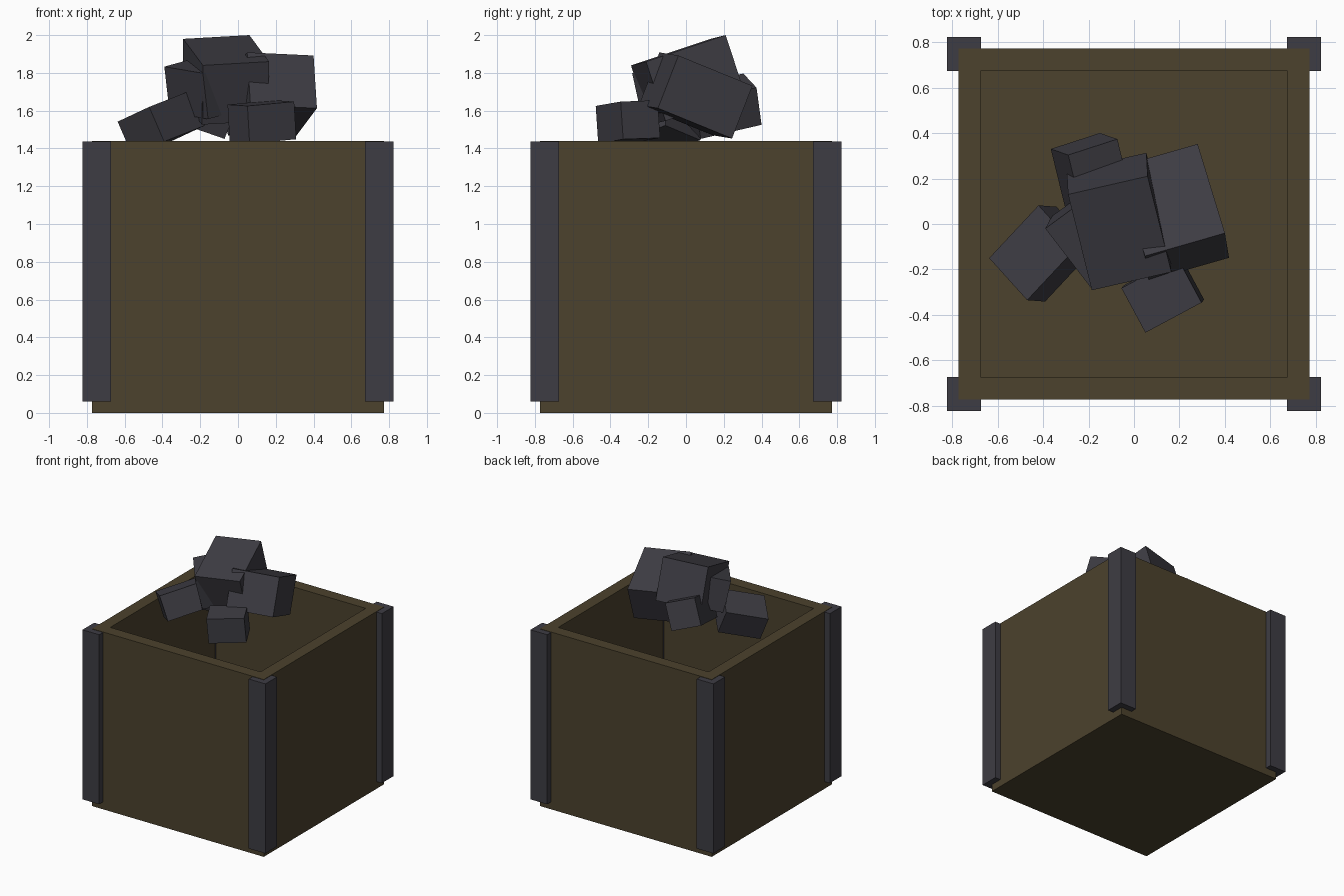
import bpy, bmesh
from mathutils import Vector

if "Cube" in bpy.data.objects:
    bpy.data.objects.remove(bpy.data.objects["Cube"])


def material(name, rgb):
    m = bpy.data.materials.new(name)
    m.diffuse_color = (*rgb, 1)
    m.use_nodes = True
    m.node_tree.nodes["Principled BSDF"].inputs["Base Color"].default_value = m.diffuse_color
    return m


WOOD = material("dark brown", (0.072, 0.054, 0.026))
COAL = material("charcoal grey", (0.048, 0.046, 0.057))


def add_object(name, bm, mat):
    bmesh.ops.recalc_face_normals(bm, faces=bm.faces)
    me = bpy.data.meshes.new(name)
    bm.to_mesh(me)
    bm.free()
    me.materials.append(mat)
    ob = bpy.data.objects.new(name, me)
    bpy.context.collection.objects.link(ob)
    return ob


def box_bm(lo, hi):
    bm = bmesh.new()
    bmesh.ops.create_cube(bm, size=1)
    for v in bm.verts:
        v.co = Vector([l + (c + 0.5) * (h - l) for c, l, h in zip(v.co, lo, hi)])
    return bm


# Open bin: inset the top and push it down to the floor
OUT, WALL, TOP, FLOOR = 0.772, 0.137, 1.44, 0.137
bm = box_bm((-OUT, -OUT, 0), (OUT, OUT, TOP))
bm.normal_update()
top = max(bm.faces, key=lambda f: f.calc_center_median().z)
bmesh.ops.inset_region(bm, faces=[top], thickness=WALL)
pit = bmesh.ops.extrude_discrete_faces(bm, faces=[top])["faces"][0]
for v in pit.verts:
    v.co.z = FLOOR
add_object("bin", bm, WOOD)

# Corner posts, a hair below the rim
for name, sx, sy in (("front_left", -1, -1), ("front_right", 1, -1),
                     ("back_left", -1, 1), ("back_right", 1, 1)):
    xs, ys = sorted((sx * 0.672, sx * 0.822)), sorted((sy * 0.672, sy * 0.822))
    add_object(name + "_post", box_bm((xs[0], ys[0], 0.06), (xs[1], ys[1], TOP - 0.003)), COAL)


# Lump: tilted block from a corner, two edges, and a depth going downward
def lump(name, corner, u, v, depth):
    p, u, v = Vector(corner), Vector(u), Vector(v)
    length = v.length
    v = (v - u * (v.dot(u) / u.dot(u))).normalized() * length
    w = u.cross(v).normalized()
    w *= -depth if w.z > 0 else depth
    bm = bmesh.new()
    bmesh.ops.create_cube(bm, size=1)
    for vert in bm.verts:
        a, b, c = vert.co + Vector((0.5, 0.5, 0.5))
        vert.co = p + u * a + v * b + w * c
    add_object(name, bm, COAL)


lump("top_lump", (-0.29, 0.13, 1.98), (0.35, 0.08, 0.02), (0.11, -0.42, -0.14), 0.33)
lump("right_lump", (0.40, -0.04, 1.892), (-0.12, 0.392, -0.16), (-0.353, -0.097, 0.015), 0.30)
lump("back_lump", (-0.15, 0.40, 1.525), (-0.216, -0.07, 0.075), (0.066, -0.03, 0.2), 0.34)
lump("middle_lump", (-0.39, -0.02, 1.833), (0.204, -0.265, -0.035), (0.257, 0.198, 0.073), 0.25)
lump("left_lump", (-0.637, -0.15, 1.542), (0.167, -0.185, 0.078), (0.218, 0.231, 0.086), 0.20)
lump("front_lump", (0.05, -0.478, 1.625), (0.247, 0.132, 0.023), (-0.105, 0.196, 0.007), 0.20)
